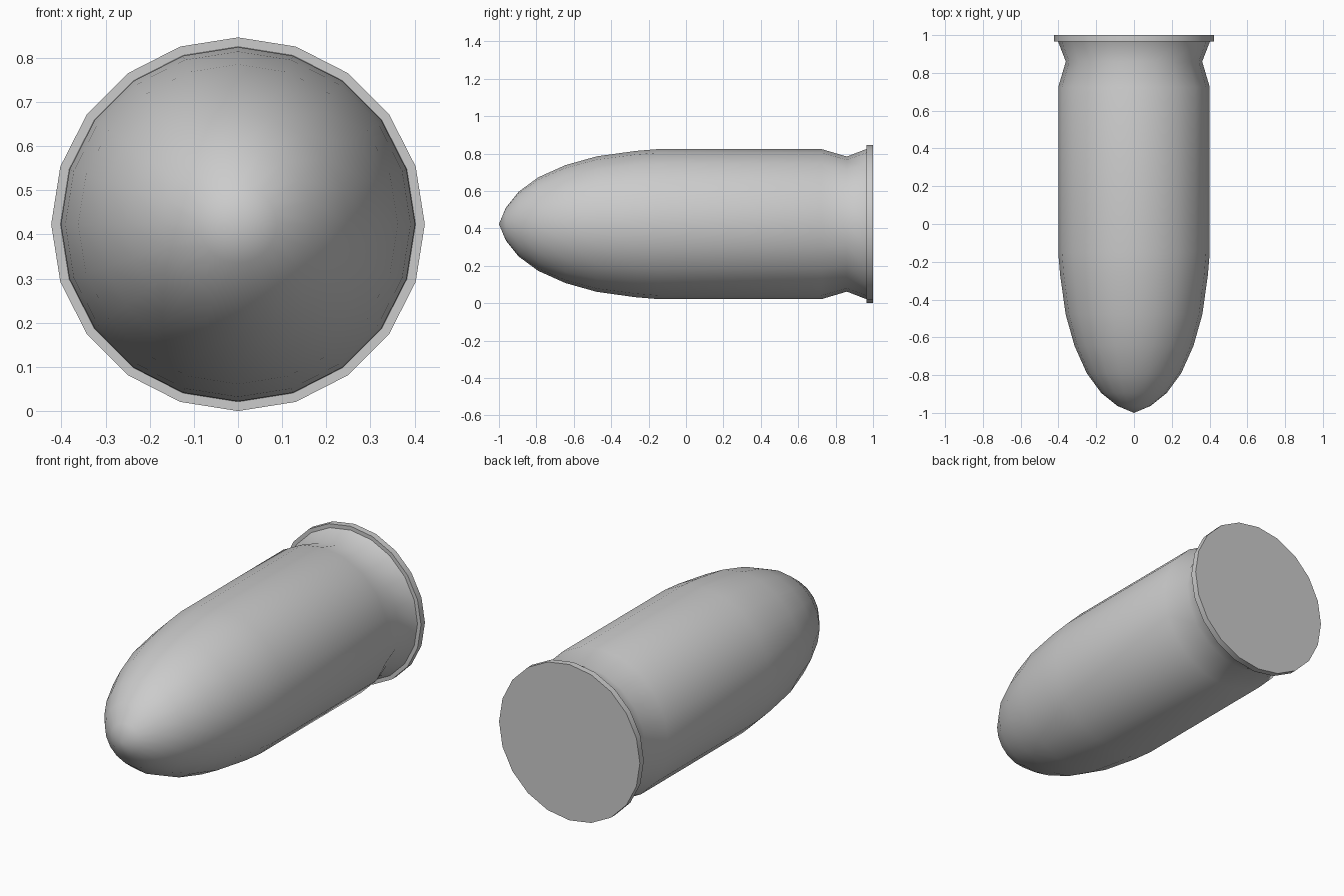
import bpy, bmesh
from math import sin, cos, tau, radians

if "Cube" in bpy.data.objects:
    bpy.data.objects.remove(bpy.data.objects["Cube"])

SIDES = 20
AXIS_Z = 0.423

# Profile as (y, radius): rounded nose, straight case, extractor groove, rim
nose = [(-0.963, 0.088), (-0.895, 0.173), (-0.79, 0.25), (-0.645, 0.315),
        (-0.478, 0.362), (-0.27, 0.391), (-0.15, 0.401)]
case = [(0.725, 0.401), (0.86, 0.361), (0.966, 0.402)]
rim = [(0.966, 0.423), (1.0, 0.423)]

bm = bmesh.new()


def ring(y, r):
    return [bm.verts.new((r * sin(tau * i / SIDES), y, AXIS_Z + r * cos(tau * i / SIDES)))
            for i in range(SIDES)]


rings = [ring(y, r) for y, r in nose + case + rim]

# Skin between the rings
for a, b in zip(rings, rings[1:]):
    for i in range(SIDES):
        j = (i + 1) % SIDES
        bm.faces.new((a[i], a[j], b[j], b[i]))

# Pointed tip and flat base
tip = bm.verts.new((0, -1, AXIS_Z))
for i in range(SIDES):
    bm.faces.new((tip, rings[0][(i + 1) % SIDES], rings[0][i]))
bm.faces.new(rings[-1])
bmesh.ops.recalc_face_normals(bm, faces=bm.faces)

mesh = bpy.data.meshes.new("cartridge")
bm.to_mesh(mesh)
bm.free()
cartridge = bpy.data.objects.new("cartridge", mesh)
bpy.context.collection.objects.link(cartridge)

# Smooth body with crisp rim edges
bpy.context.view_layer.objects.active = cartridge
cartridge.select_set(True)
bpy.ops.object.shade_smooth_by_angle(angle=radians(50))
